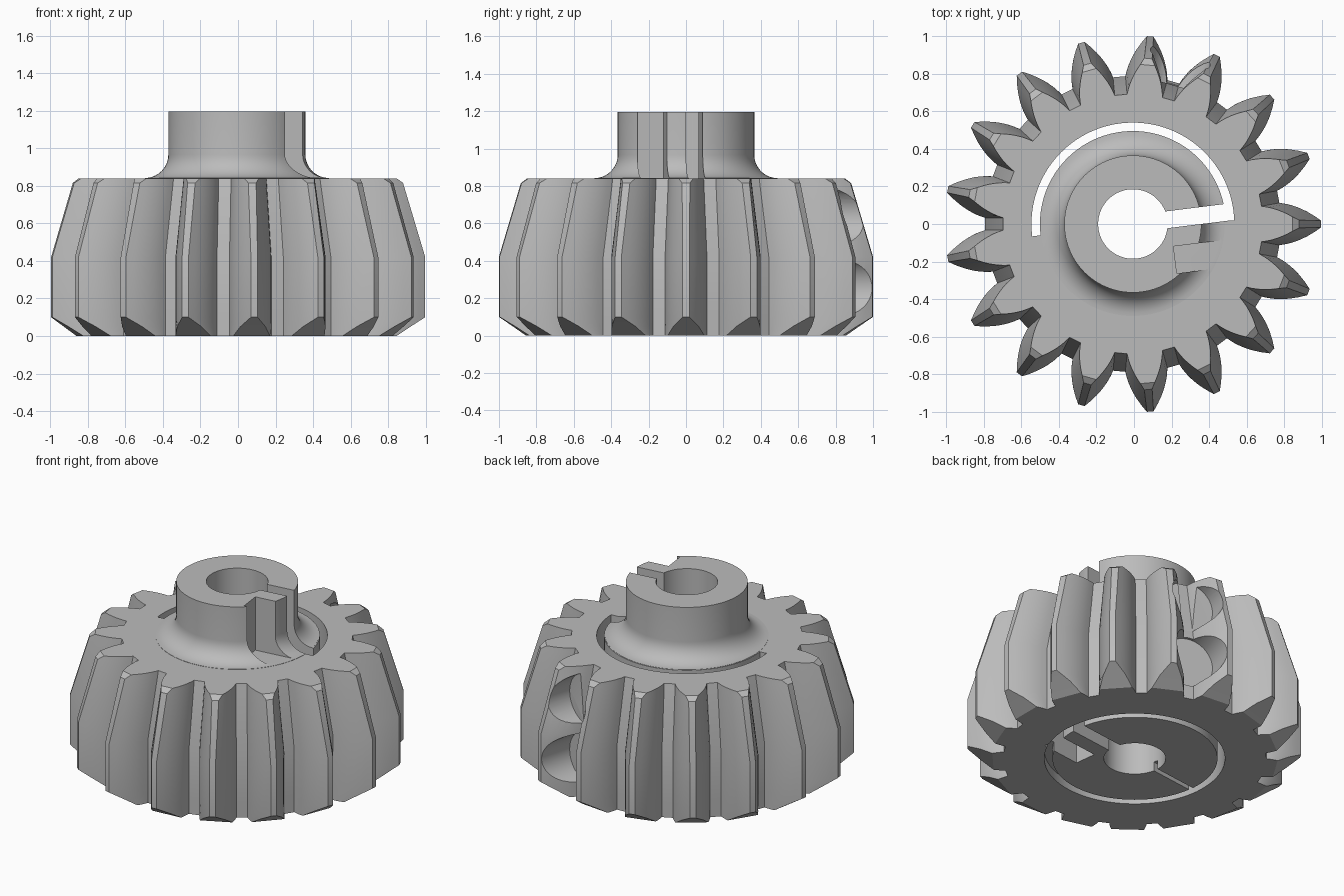
import bpy
import bmesh
from math import pi, sin, cos, radians
from mathutils import Matrix

old = bpy.data.objects.get("Cube")
if old:
    bpy.data.objects.remove(old, do_unlink=True)

TEETH = 17
TOP, HUB_TOP = 0.84, 1.195
SLIT = radians(7.1)

steel = bpy.data.materials.new("grey_steel")
steel.use_nodes = True
steel.diffuse_color = (0.5, 0.5, 0.5, 1)
steel.node_tree.nodes["Principled BSDF"].inputs["Base Color"].default_value = (0.5, 0.5, 0.5, 1)


def finish(name, bm):
    bmesh.ops.recalc_face_normals(bm, faces=bm.faces[:])
    mesh = bpy.data.meshes.new(name)
    bm.to_mesh(mesh)
    bm.free()
    mesh.materials.append(steel)
    obj = bpy.data.objects.new(name, mesh)
    bpy.context.collection.objects.link(obj)
    return obj


def loft(name, sections):
    """Skin a stack of equal-length closed outlines and cap both ends."""
    bm = bmesh.new()
    rings = [[bm.verts.new(p) for p in s] for s in sections]
    n = len(rings[0])
    for a, b in zip(rings, rings[1:]):
        for i in range(n):
            j = (i + 1) % n
            bm.faces.new((a[i], a[j], b[j], b[i]))
    bm.faces.new(rings[0][::-1])
    bm.faces.new(rings[-1])
    return finish(name, bm)


def prism(name, pts, z0, z1, turn=0.0):
    rot = Matrix.Rotation(turn, 3, 'Z')
    return loft(name, [[rot @ Matrix.Identity(3).col[0] * x + rot.col[1] * y + rot.col[2] * z
                        for x, y in pts] for z in (z0, z1)])


def circle(r, n=96):
    return [(r * cos(2 * pi * i / n), r * sin(2 * pi * i / n)) for i in range(n)]


def box(x0, x1, y0, y1):
    return [(x0, y0), (x1, y0), (x1, y1), (x0, y1)]


def sector(r0, r1, a0, a1, n=64):
    angles = [radians(a0 + (a1 - a0) * i / n) for i in range(n + 1)]
    return ([(r1 * cos(a), r1 * sin(a)) for a in angles]
            + [(r0 * cos(a), r0 * sin(a)) for a in reversed(angles)])


def tooth_section(z, root, tip, steps=6):
    """Outline of all teeth at one height; flanks curve in towards the tip."""
    base = pi * root / TEETH - 0.032
    flank = []
    for i in range(steps + 1):
        d = (tip - root) * i / steps
        flank.append((root + d, base - 0.1 * d - 1.45 * d * d))
    tooth = [(r, -w) for r, w in flank] + [(r, w) for r, w in reversed(flank)]
    out = []
    for t in range(TEETH):
        a = 2 * pi * t / TEETH
        out += [(r * cos(a) - w * sin(a), r * sin(a) + w * cos(a), z) for r, w in tooth]
    return out


def boolean(obj, other, operation):
    mod = obj.modifiers.new(operation.lower(), 'BOOLEAN')
    mod.operation = operation
    mod.solver = 'EXACT'
    mod.object = other
    bpy.context.view_layer.objects.active = obj
    bpy.ops.object.modifier_apply(modifier=mod.name)
    bpy.data.objects.remove(other, do_unlink=True)


# Toothed body: bottom chamfer, straight band, tapered upper part, top chamfer
gear = loft("gear_body", [tooth_section(*s) for s in (
    (0, 0.78, 0.85), (0.05, 0.78, 0.925), (0.1, 0.78, 1.003), (0.42, 0.78, 1.003),
    (0.815, 0.69, 0.885), (TOP, 0.685, 0.85))])

# Hub with a flared foot
profile = [(0.49, 0.7)]
for i in range(11):
    t = pi / 2 * (1 - i / 10)
    profile.append((0.49 - 0.125 * cos(t), TOP + 0.1265 - 0.125 * sin(t)))
profile.append((0.365, HUB_TOP))
hub = loft("hub", [[(x, y, z) for x, y in circle(r)] for r, z in profile])
boolean(gear, hub, 'UNION')

# Bore, radial slit and curved through slot
cutters = [
    prism("bore_cutter", circle(0.185), -0.1, 1.4),
    prism("slit_cutter", box(0.1, 0.515, -0.045, 0.045), -0.1, 1.4, SLIT),
    prism("arc_slot_cutter", sector(0.495, 0.54, 2, 187), -0.1, 1.4),
    # Key notch beside the slit, above and below
    prism("key_notch_cutter", box(0.2, 0.48, -0.29, -0.145), TOP + 0.003, 1.4, SLIT),
    prism("lower_notch_cutter", box(0.2, 0.48, -0.29, -0.145), -0.1, 0.25, SLIT),
    # Shallow grooves underneath
    prism("ring_groove_cutter", sector(0.493, 0.542, 186, 363), -0.1, 0.06),
    prism("thin_groove_cutter", box(-0.52, -0.1, -0.015, 0.015), -0.1, 0.06, SLIT),
]

# Two round pockets sunk into one tooth gap
gap = 3.5 * 2 * pi / TEETH
for z in (0.255, 0.64):
    bm = bmesh.new()
    place = (Matrix.Rotation(gap, 4, 'Z') @ Matrix.Translation((0.97, 0, z))
             @ Matrix.Rotation(pi / 2, 4, 'Y'))
    bmesh.ops.create_cone(bm, cap_ends=True, segments=48, radius1=0.165,
                          radius2=0.165, depth=0.4, matrix=place)
    cutters.append(finish("side_pocket_cutter", bm))

for cutter in cutters:
    boolean(gear, cutter, 'DIFFERENCE')

gear.location.x = -0.006
bpy.ops.object.select_all(action='DESELECT')
gear.select_set(True)
bpy.context.view_layer.objects.active = gear
bpy.ops.object.shade_smooth_by_angle(angle=radians(25))
